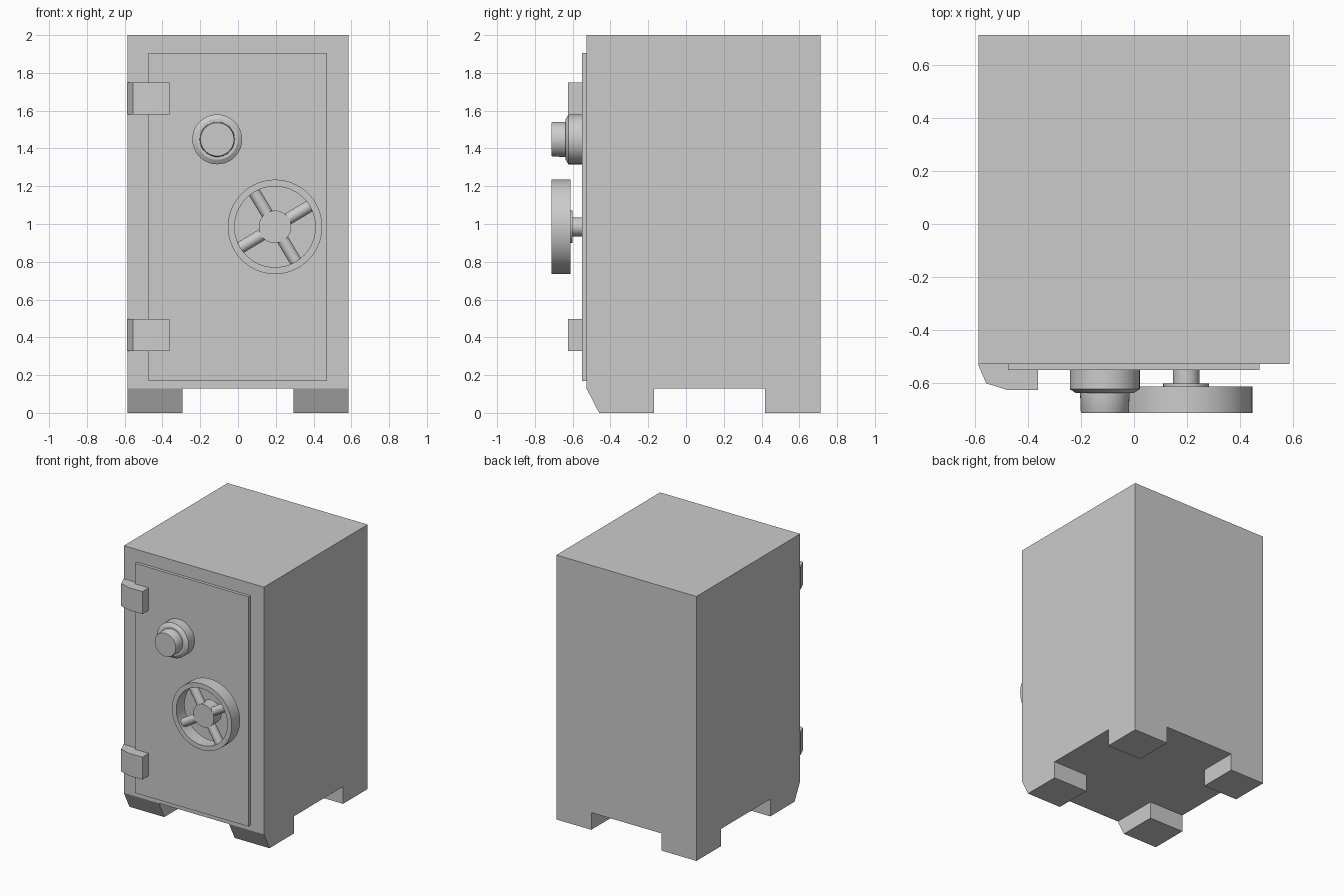
import bpy, bmesh, math
from mathutils import Matrix, Vector

if "Cube" in bpy.data.objects:
    bpy.data.objects.remove(bpy.data.objects["Cube"])

FRONT, BACK, HALF_W = -0.527, 0.712, 0.586


def finish(name, bm, smooth=False):
    bmesh.ops.recalc_face_normals(bm, faces=bm.faces)
    mesh = bpy.data.meshes.new(name)
    bm.to_mesh(mesh)
    bm.free()
    ob = bpy.data.objects.new(name, mesh)
    bpy.context.collection.objects.link(ob)
    if smooth:
        bpy.ops.object.select_all(action='DESELECT')
        ob.select_set(True)
        bpy.context.view_layer.objects.active = ob
        bpy.ops.object.shade_smooth_by_angle(angle=math.radians(30))
    return ob


def box_bm(lo, hi):
    bm = bmesh.new()
    lo, hi = Vector(lo), Vector(hi)
    size = hi - lo
    bmesh.ops.create_cube(bm, size=1, matrix=Matrix.Translation((lo + hi) / 2) @ Matrix.Diagonal((*size, 1)))
    return bm


def lathe(name, profile, x, z, closed=False, steps=48):
    """Turn a (radius, y) profile around a front-to-back axis at x, z."""
    bm = bmesh.new()
    vs = [bm.verts.new((x + r, y, z)) for r, y in profile]
    pairs = list(zip(vs, vs[1:])) + ([(vs[-1], vs[0])] if closed else [])
    edges = [bm.edges.new(p) for p in pairs]
    bmesh.ops.spin(bm, geom=vs + edges, cent=(x, 0, z), axis=(0, 1, 0),
                   angle=math.tau, steps=steps, use_duplicate=False)
    bmesh.ops.remove_doubles(bm, verts=bm.verts, dist=1e-5)
    return finish(name, bm, True)


# Safe body: box with four feet extruded from the corners of its underside
bm = box_bm((-HALF_W, FRONT, 0.13), (HALF_W, BACK, 2.0))
for co, no in (((-0.294, 0, 0), (1, 0, 0)), ((0.294, 0, 0), (1, 0, 0)),
               ((0, -0.17, 0), (0, 1, 0)), ((0, 0.418, 0), (0, 1, 0))):
    bmesh.ops.bisect_plane(bm, geom=bm.verts[:] + bm.edges[:] + bm.faces[:],
                           plane_co=co, plane_no=no, dist=1e-5)
bm.normal_update()
corners = []
for f in bm.faces:
    c = f.calc_center_median()
    if c.z < 0.131 and abs(c.x) > 0.3 and not -0.17 < c.y < 0.418:
        corners.append(f)
feet = bmesh.ops.extrude_discrete_faces(bm, faces=corners)['faces']
for f in feet:
    for v in f.verts:
        v.co.z = 0
        if v.co.y < FRONT + 0.01:
            v.co.y = -0.46          # sloped toe of the front feet
bmesh.ops.remove_doubles(bm, verts=bm.verts, dist=1e-5)
bmesh.ops.dissolve_limit(bm, angle_limit=0.01, verts=bm.verts, edges=bm.edges)
finish("safe_body", bm)

# Door panel
finish("door", box_bm((-0.475, -0.55, 0.168), (0.472, FRONT, 1.905)))

# Hinges wrapping the left edge of the door
hinge = [(-0.588, FRONT), (-0.557, -0.60), (-0.475, -0.626), (-0.362, -0.626), (-0.362, FRONT)]
for name, z in (("upper_hinge", 1.58), ("lower_hinge", 0.328)):
    bm = bmesh.new()
    face = bm.faces.new([bm.verts.new((x, y, z)) for x, y in hinge])
    up = bmesh.ops.extrude_face_region(bm, geom=[face], use_keep_orig=True)['geom']
    bmesh.ops.translate(bm, vec=(0, 0, 0.17), verts=[g for g in up if isinstance(g, bmesh.types.BMVert)])
    finish(name, bm, True)

# Combination dial
lathe("combination_dial", [(0, -0.712), (0.088, -0.712), (0.091, -0.706), (0.093, -0.637),
                           (0.108, -0.637), (0.132, -0.622), (0.132, -0.548)], -0.11, 1.448)

# Hand wheel: rim, hub with shaft, four spokes
WX, WZ = 0.196, 0.985
lathe("wheel_rim", [(0.25, -0.712), (0.25, -0.612), (0.214, -0.612), (0.214, -0.712)],
      WX, WZ, closed=True, steps=64)
lathe("wheel_hub", [(0, -0.692), (0.086, -0.692), (0.086, -0.6), (0.05, -0.6), (0.05, -0.548)], WX, WZ)
for i in range(4):
    a = math.radians(31 + 90 * i)
    d = Vector((math.cos(a), 0, math.sin(a)))
    bm = bmesh.new()
    m = Matrix.Translation(Vector((WX, -0.66, WZ)) + d * 0.145) @ d.to_track_quat('Z', 'Y').to_matrix().to_4x4()
    bmesh.ops.create_cone(bm, segments=20, radius1=0.032, radius2=0.032, depth=0.15, matrix=m)
    finish(f"wheel_spoke_{i + 1}", bm, True)
